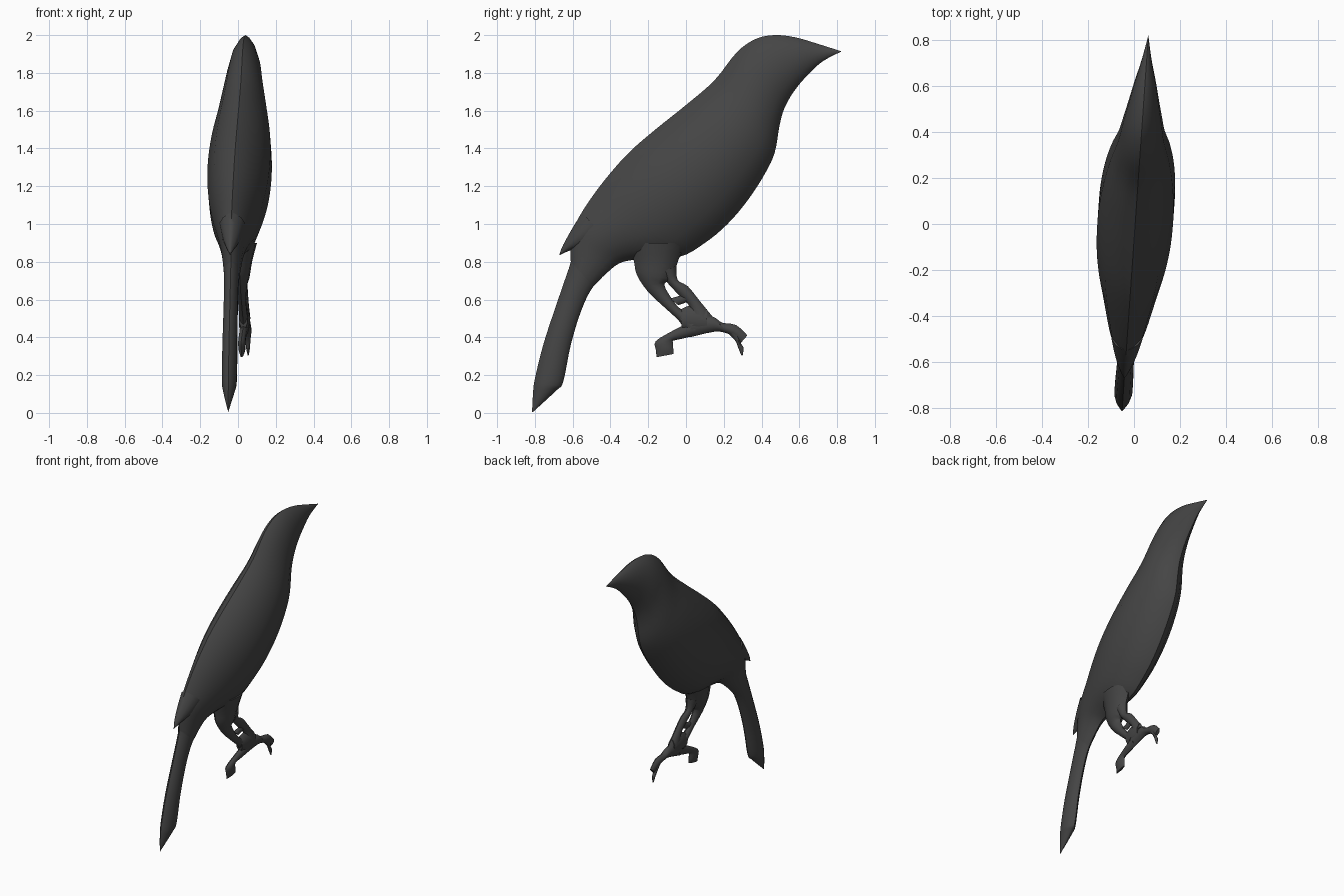
import bpy, bmesh, math

mat = bpy.data.materials.new("charcoal")
mat.diffuse_color = (0.06, 0.06, 0.06, 1)


def catmull(a, b, c, d, u):
    return [0.5 * (2 * q + (r - p) * u + (2 * p - 5 * q + 4 * r - s) * u * u
                   + (3 * q - p - 3 * r + s) * u ** 3) for p, q, r, s in zip(a, b, c, d)]


def ribbon(name, stations, x0=0.005, slope=0.07, sub=4, half=7):
    """Lens-section loft. Station = (y, z of one edge, y, z of other edge, half thickness)."""
    st, n = stations, len(stations)
    rows = []
    for i in range(n - 1):
        for k in range(sub):
            rows.append(catmull(st[max(i - 1, 0)], st[i], st[i + 1], st[min(i + 2, n - 1)], k / sub))
    rows.append(st[-1])
    bm = bmesh.new()
    rings = []
    for y0, z0, y1, z1, t in rows:
        ring = []
        for j in range(2 * half):
            side = 1 if j <= half else -1
            a = math.pi * (j if j <= half else 2 * half - j) / half
            s = (1 - math.cos(a)) / 2
            y, z = y0 + (y1 - y0) * s, z0 + (z1 - z0) * s
            x = x0 + slope * y + side * max(t, 0) * max(4 * s * (1 - s), 0) ** 0.72
            ring.append(bm.verts.new((x, y, max(z, 0))))
        rings.append(ring)
    for r, q in zip(rings, rings[1:]):
        for j in range(2 * half):
            k = (j + 1) % (2 * half)
            bm.faces.new((r[j], r[k], q[k], q[j]))
    bm.faces.new(rings[0])
    bm.faces.new(rings[-1])
    bmesh.ops.remove_doubles(bm, verts=bm.verts, dist=0.0008)
    bmesh.ops.recalc_face_normals(bm, faces=bm.faces)
    me = bpy.data.meshes.new(name)
    bm.to_mesh(me)
    bm.free()
    me.materials.append(mat)
    me.shade_smooth()
    me.set_sharp_from_angle(angle=math.radians(45))
    ob = bpy.data.objects.new(name, me)
    bpy.context.collection.objects.link(ob)
    return ob


# beak, head and torso
ribbon("body", [
    (.82, 1.915, .82, 1.912, 0), (.70, 1.953, .725, 1.862, .022), (.58, 1.988, .645, 1.79, .048),
    (.47, 2.0, .57, 1.70, .07), (.37, 1.98, .52, 1.61, .088), (.27, 1.91, .495, 1.52, .103),
    (.15, 1.76, .47, 1.38, .132), (0, 1.63, .42, 1.27, .157), (-.15, 1.51, .33, 1.13, .17),
    (-.29, 1.39, .22, 1.0, .167), (-.40, 1.27, .10, .90, .15), (-.50, 1.14, -.04, .825, .12),
    (-.58, 1.01, -.28, .81, .082), (-.61, .90, -.38, .775, .058), (-.61, .80, -.49, .67, .042)])

# tail
ribbon("tail", [
    (-.60, .90, -.38, .775, .055), (-.61, .80, -.49, .67, .042), (-.66, .65, -.555, .54, .038),
    (-.75, .38, -.61, .36, .04), (-.80, .18, -.65, .165, .04), (-.81, .10, -.685, .12, .03),
    (-.815, .005, -.81, .005, 0)])

# folded wing tip
ribbon("wing_tip", [
    (-.55, 1.06, -.42, .92, .07), (-.60, .98, -.52, .88, .05), (-.65, .89, -.60, .865, .025),
    (-.672, .835, -.67, .835, 0)], sub=3)

# leg and foot lie slightly to one side of the body plane
LEG = dict(x0=0.03, slope=0.08, sub=3, half=5)

ribbon("thigh_and_rear_shin", [
    (-.30, .90, -.0, .90, .085), (-.275, .80, -.04, .81, .06), (-.26, .73, -.075, .71, .045),
    (-.20, .64, -.115, .68, .03), (-.11, .555, -.072, .60, .022), (-.04, .49, -.022, .545, .024),
    (0, .43, .07, .50, .028)], **LEG)
ribbon("front_shin", [
    (-.14, .74, -.05, .78, .04), (-.095, .685, -.045, .705, .025), (-.03, .615, .01, .67, .024),
    (.02, .56, .075, .59, .024), (.02, .48, .14, .51, .03)], **LEG)
ribbon("shin_bridge", [(-.085, .605, -.04, .57, .015), (-.015, .625, .015, .59, .015)], **LEG)
ribbon("ankle_web", [(-.035, .545, -.02, .44, .024), (.03, .57, .06, .42, .03),
                     (.11, .55, .11, .425, .028)], **LEG)

# toes
ribbon("front_toe", [
    (.03, .52, .02, .40, .024), (.14, .51, .15, .43, .026), (.19, .478, .21, .423, .024),
    (.265, .465, .245, .405, .022), (.325, .41, .29, .37, .012)], **LEG)
ribbon("front_claw", [
    (.28, .44, .225, .42, .02), (.288, .375, .262, .38, .014), (.305, .345, .28, .335, .01),
    (.30, .305, .293, .305, .003)], **LEG)
ribbon("rear_toe", [
    (.05, .49, .05, .41, .024), (-.02, .46, -.02, .393, .022), (-.07, .435, -.065, .383, .02),
    (-.16, .38, -.07, .375, .02), (-.16, .335, -.067, .335, .018), (-.155, .295, -.065, .312, .008)], **LEG)
